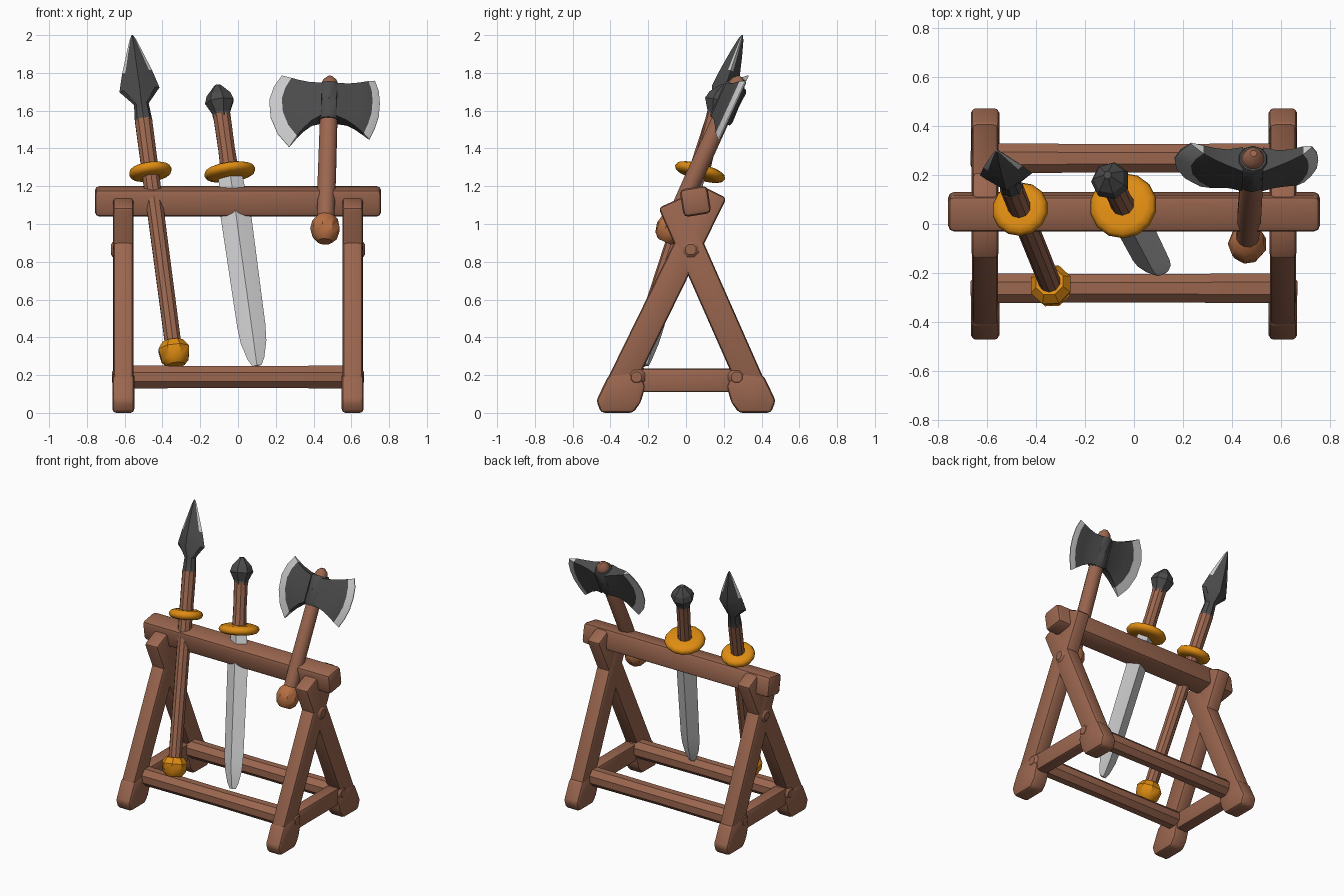
import bpy, bmesh, math
from mathutils import Vector, Matrix

if "Cube" in bpy.data.objects:
    bpy.data.objects.remove(bpy.data.objects["Cube"])


def material(name, r, g, b):
    m = bpy.data.materials.new(name)
    m.diffuse_color = (r, g, b, 1)
    m.use_nodes = True
    m.node_tree.nodes["Principled BSDF"].inputs["Base Color"].default_value = m.diffuse_color
    return m


WOOD = material("brown wood", 0.325, 0.133, 0.078)
PALE = material("light wood", 0.47, 0.16, 0.055)
GOLD = material("orange gold", 0.74, 0.265, 0.006)
DARK = material("dark iron", 0.07, 0.07, 0.07)
STEEL = material("light steel", 0.60, 0.60, 0.61)


def frame(p0, p1):
    """Local frame at p0: z runs to p1, x stays as close to world x as possible."""
    p0, p1 = Vector(p0), Vector(p1)
    d = (p1 - p0).normalized()
    ref = Vector((0, 1, 0)) if abs(d.x) > 0.9 else Vector((1, 0, 0))
    x = (ref - d * ref.dot(d)).normalized()
    y = d.cross(x)
    return Matrix.Translation(p0) @ Matrix((x, y, d)).transposed().to_4x4(), (p1 - p0).length


def finish(name, bm, M, mats, angle=35):
    bmesh.ops.recalc_face_normals(bm, faces=bm.faces)
    bm.transform(M)
    me = bpy.data.meshes.new(name)
    bm.to_mesh(me)
    bm.free()
    for m in mats:
        me.materials.append(m)
    ob = bpy.data.objects.new(name, me)
    bpy.context.collection.objects.link(ob)
    bpy.ops.object.select_all(action='DESELECT')
    ob.select_set(True)
    bpy.context.view_layer.objects.active = ob
    bpy.ops.object.shade_smooth_by_angle(angle=math.radians(angle))
    return ob


def loft(name, rings, M, mats, rule=lambda i, k: 0, angle=35):
    """Skin a row of equal rings and cap both ends."""
    bm = bmesh.new()
    vs = [[bm.verts.new(p) for p in ring] for ring in rings]
    n = len(rings[0])
    for i in range(len(vs) - 1):
        for k in range(n):
            j = (k + 1) % n
            f = bm.faces.new((vs[i][k], vs[i][j], vs[i + 1][j], vs[i + 1][k]))
            f.material_index = rule(i, k)
    bm.faces.new(vs[0][::-1])
    f = bm.faces.new(vs[-1])
    f.material_index = rule(len(vs) - 2, 0)
    return finish(name, bm, M, mats, angle)


def turned(name, M, profile, mat, sides=12, angle=35):
    """Turned part; profile holds (height along axis, radius)."""
    step = math.tau / sides
    rings = [[(r * math.cos((k + .5) * step), r * math.sin((k + .5) * step), s)
              for k in range(sides)] for s, r in profile]
    return loft(name, rings, M, [mat], angle=angle)


def plank(name, p0, p1, w, d, bevel, roll=0.0):
    """Bevelled square timber from p0 to p1."""
    M, length = frame(p0, p1)
    bm = bmesh.new()
    bmesh.ops.create_cube(bm, size=1)
    bmesh.ops.transform(bm, verts=bm.verts, matrix=Matrix.Rotation(roll, 4, 'Z')
                        @ Matrix.Translation((0, 0, length / 2)) @ Matrix.Diagonal((w, d, length, 1)))
    bmesh.ops.bevel(bm, geom=bm.edges[:], offset=bevel, segments=2, profile=0.5, affect='EDGES')
    return finish(name, bm, M, [WOOD])


def blade_ring(s, w, t, a=0.78, b=0.26):
    """Eight-point flattened diamond with narrow edge strips."""
    return [(w, 0, s), (a * w, b * t, s), (0, t, s), (-a * w, b * t, s),
            (-w, 0, s), (-a * w, -b * t, s), (0, -t, s), (a * w, -b * t, s)]


def foot(name, x, side):
    pts = [(-.475, .065), (-.45, 0), (-.28, 0), (-.24, .055), (-.215, .14), (-.25, .22), (-.41, .2)]
    bm = bmesh.new()
    f = bm.faces.new([bm.verts.new((x - .058, y * side, z)) for y, z in pts])
    ext = bmesh.ops.extrude_face_region(bm, geom=[f])
    bmesh.ops.translate(bm, vec=(.116, 0, 0), verts=[v for v in ext['geom'] if isinstance(v, bmesh.types.BMVert)])
    bmesh.ops.recalc_face_normals(bm, faces=bm.faces)
    bmesh.ops.bevel(bm, geom=bm.edges[:], offset=.02, segments=2, profile=0.5, affect='EDGES')
    return finish(name, bm, Matrix(), [WOOD])


# Rack: crossed legs, feet, braces and pegs at both ends
for side, x in (("left", -.607), ("right", .607)):
    plank(side + "_front_leg", (x, -.36, .13), (x, .15, 1.17), .105, .145, .02)
    plank(side + "_back_leg", (x, .355, .13), (x, -.08, 1.115), .109, .145, .02)
    foot(side + "_front_foot", x, 1)
    foot(side + "_back_foot", x, -1)
    plank(side + "_brace", (x, -.27, .172), (x, .27, .172), .09, .125, .015)
    s = 1 if x > 0 else -1
    M, L = frame((x, .025, .865), (x + s * .07, .025, .865))
    turned(side + "_peg", M, [(0, .05), (.05, .05), (.066, .03)], WOOD, 8)

# Long rails and top beam
for name, y in (("front_rail", -.262), ("back_rail", .268)):
    M, L = frame((-.667, y, .19), (.667, y, .19))
    turned(name, M, [(0, .03), (.02, .055), (.06, .066), (L / 2, .062),
                     (L - .06, .066), (L - .02, .055), (L, .03)], WOOD, 8)
plank("top_beam", (-.758, .05, 1.12), (.758, .05, 1.12), .148, .148, .025, math.radians(9))


def guard(name, M, s, r):
    turned(name, M, [(s - .03, r * .72), (s - .02, r * .92), (s, r),
                     (s + .02, r * .92), (s + .03, r * .72)], GOLD, 14, 60)


# Spear
M, L = frame((-.337, -.255, .315), (-.56, .298, 2.0))
turned("spear_knob", M, [(-.065, .05), (-.035, .078), (.025, .088), (.065, .06)], GOLD, 8)
turned("spear_shaft", M, [(0, .045), (.6, .046), (1.31, .048)], WOOD, 10)
guard("spear_guard", M, 1.02, .115)
rings = [blade_ring(1.30, .047, .047, .707, .707), blade_ring(1.40, .039, .039, .707, .707),
         blade_ring(1.48, .107, .07), blade_ring(1.58, .08, .054), blade_ring(1.68, .046, .034),
         blade_ring(1.76, .018, .015), blade_ring(L, .004, .004)]
loft("spear_head", rings, M, [DARK, STEEL],
     lambda i, k: 1 if i >= 3 and k in (0, 3, 4, 7) else 0, 25)

# Sword
M, L = frame((.1, -.205, .25), (-.108, .2, 1.735))
rings = [blade_ring(*r) for r in ((0, .024, .008), (.04, .045, .016), (.13, .068, .028), (.22, .075, .032),
                                  (.83, .081, .036), (.95, .07, .033), (1.08, .062, .033))]
loft("sword_blade", rings, M, [STEEL], angle=25)
guard("sword_guard", M, 1.072, .138)
turned("sword_grip", M, [(1.07, .05), (1.2, .046), (1.39, .048)], WOOD, 10)
turned("sword_pommel", M, [(1.375, .048), (1.40, .05), (1.46, .08), (1.50, .066), (L, .016)], DARK, 7, 20)

# Axe handle
M, L = frame((.462, -.082, .975), (.487, .288, 1.78))
turned("axe_handle", M, [(0, .046), (.3, .05), (L - .05, .047), (L - .02, .036), (L, .014)], WOOD, 12)
turned("axe_knob", M, [(-.075, .04), (-.05, .066), (0, .08), (.045, .07), (.075, .045)], PALE, 9)

# Axe head: centre socket and two flaring, swept-back blades
H = M @ Matrix.Translation((0, 0, .736))
turned("axe_socket", H, [(-.108, .056), (-.09, .064), (0, .06), (.085, .064), (.1, .056)], DARK, 10)
edges = {"left": [(-.255, .165), (-.295, .1), (-.318, .02), (-.308, -.08), (-.268, -.175), (-.205, -.25)],
         "right": [(.238, .148), (.26, .09), (.268, .02), (.264, -.06), (.245, -.13), (.218, -.195)]}
for side, edge in edges.items():
    s = -1 if side == "left" else 1
    start = .76 if side == "left" else .83
    rings = []
    for f, t in ((0, .055), (.3, .036), (.55, .026), (start, .018), (1, .003)):
        line = []
        for k, (u, v) in enumerate(edge):
            v0 = .09 - .19 * k / 5
            line.append((s * .04 + (u - s * .04) * f, v0 + (v - v0) * f ** 1.6))
        sweep = .035 * f * f
        rings.append([(u, sweep - t, v) for u, v in line] + [(u, sweep + t, v) for u, v in line[::-1]])
    loft("axe_%s_blade" % side, rings, H, [DARK, STEEL], lambda i, k: 1 if i == 3 else 0, 40)
